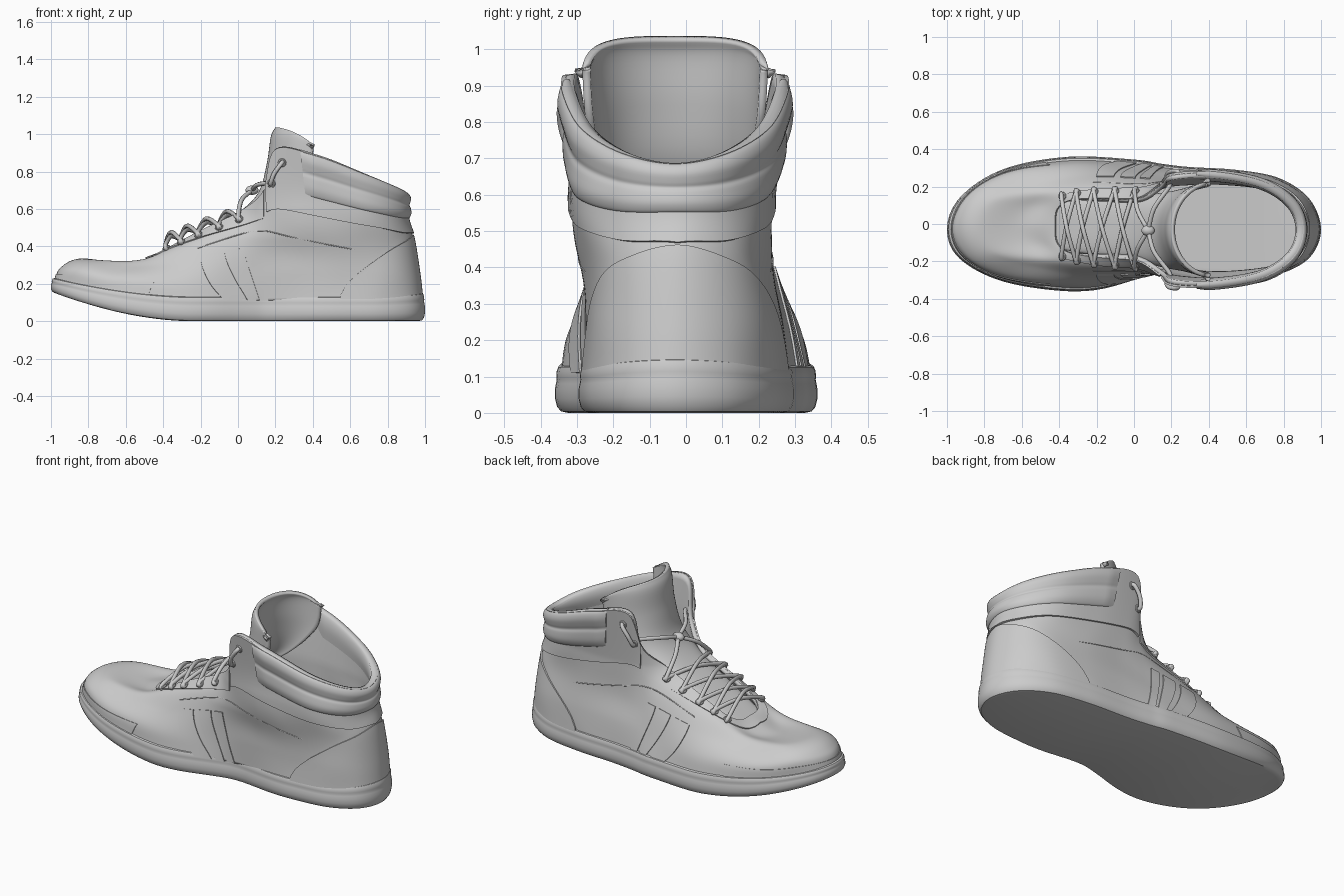
import bpy, math
from mathutils import Vector

if "Cube" in bpy.data.objects:
    bpy.data.objects.remove(bpy.data.objects["Cube"])

# Half outlines, toe centre to heel centre (x, y) or (x, y, z)
OUTLINE = [(-1, 0), (-.93, .165), (-.7, .3), (-.35, .36), (0, .345), (.15, .322),
           (.3, .305), (.55, .292), (.78, .255), (.94, .155), (1, 0)]
RING1 = [(-.95, 0, .285), (-.865, .175, .28), (-.65, .28, .235), (-.3, .325, .21), (0, .30, .22), (.15, .285, .24),
         (.3, .275, .25), (.55, .265, .25), (.78, .23, .25), (.915, .14, .25), (.968, 0, .25)]
RING2 = [(-.84, 0, .335), (-.76, .14, .325), (-.52, .22, .30), (-.25, .27, .32), (0, .265, .36), (.15, .255, .38),
         (.28, .25, .4), (.52, .25, .41), (.76, .21, .42), (.89, .13, .42), (.938, 0, .44)]
RING3 = [(-.6, 0, .31), (-.54, .11, .315), (-.42, .18, .36), (-.2, .215, .43), (.03, .22, .5), (.14, .24, .55),
         (.25, .26, .6), (.45, .265, .6), (.7, .235, .57), (.85, .14, .55), (.905, 0, .55)]
RING4 = [(-.42, 0, .36), (-.41, .09, .365), (-.34, .14, .405), (-.18, .155, .49), (.02, .165, .59), (.14, .24, .70),
         (.2, .29, .92), (.42, .3, .885), (.68, .25, .785), (.845, .14, .715), (.895, 0, .685)]


def hermite(a, b, c, d, f):
    return b + (c - a) * (f * .5) + (a * 2 - b * 5 + c * 4 - d) * (f * f * .5) + (b * 3 - a - c * 3 + d) * (f ** 3 * .5)


def spline(p, t):
    n = len(p)
    i = min(max(math.floor(t), 0), n - 2)
    a = p[i - 1] if i > 0 else p[0] * 2 - p[1]
    d = p[i + 2] if i + 2 < n else p[-1] * 2 - p[-2]
    return hermite(a, p[i], p[i + 1], d, t - i)


def ring(half):
    full = [Vector(p) for p in half]
    return full + [Vector((p.x, -p.y, p.z)) for p in full[-2:0:-1]]


def around(r, u):
    i = math.floor(u)
    n = len(r)
    return hermite(r[(i - 1) % n], r[i % n], r[(i + 1) % n], r[(i + 2) % n], u - i)


def sole_z(x):
    k = max(0, (-.25 - x) / .75)
    bottom = .15 * k ** 1.8
    return bottom, bottom + .13 - .05 * k * k + .02 * max(0, (x - .7) / .3) ** 2


def warp(p):
    # inner arch, fuller inner ankle and slight lean
    x, y, z = p
    if y < 0:
        y *= 1 - .2 * math.exp(-((x - .12) / .22) ** 2) * max(0, 1 - z / .45)
        y *= 1 + .13 * math.exp(-((z - .48) / .15) ** 2) * min(1, max(0, x * 3))
    return Vector((x, y - .03 * max(min(1, x ** 4), min(1, z / .6) ** 2), z))


EDGE = ring([(x, y, 0) for x, y in OUTLINE])
RINGS = [ring([(x * .982, y * .955, sole_z(x)[1] - .02) for x, y in OUTLINE])] + [ring(r) for r in (RING1, RING2, RING3, RING4)]


def surf(u, v, off=0.0):
    """Point on the upper: u runs round the shoe, v from sole (0) to rim (4)."""
    p = warp(spline([around(r, u) for r in RINGS], v))
    return p + normal(u, v) * off if off else p


def normal(u, v):
    e = .03
    return (surf(u, v + e) - surf(u, v - e)).cross(surf(u + e, v) - surf(u - e, v)).normalized()


def finish(ob, angle=35):
    bpy.context.view_layer.objects.active = ob
    bpy.ops.object.select_all(action='DESELECT')
    ob.select_set(True)
    bpy.ops.object.shade_smooth_by_angle(angle=math.radians(angle))
    return ob


def grid(name, cols, closed=False, thick=0, caps=False):
    n, m = len(cols), len(cols[0])
    faces = [(i * m + j, i * m + j + 1, (i + 1) % n * m + j + 1, (i + 1) % n * m + j)
             for i in range(n if closed else n - 1) for j in range(m - 1)]
    if caps:
        for i in range(n // 2):
            a, b, c, d = i, i + 1, (n - i - 1) % n, (n - i) % n
            for j, q in ((0, (a, b, c, d)), (m - 1, (d, c, b, a))):
                q = list(dict.fromkeys(q))
                if len(q) > 2:
                    faces.append([k * m + j for k in q])
    me = bpy.data.meshes.new(name)
    me.from_pydata([p for c in cols for p in c], [], faces)
    ob = bpy.data.objects.new(name, me)
    bpy.context.collection.objects.link(ob)
    if thick:
        mod = ob.modifiers.new("thickness", 'SOLIDIFY')
        mod.thickness, mod.offset = thick, -1
    return finish(ob)


def patch(name, uv, h, n=40, m=16):
    """Raised panel on the upper, with a stepped edge."""
    def steps(k):
        return [(0, 1)] + [(i / k, 0) for i in range(k + 1)] + [(1, 1)]
    return grid(name, [[surf(*uv(s, t), -.006 if es or et else h) for t, et in steps(m)] for s, es in steps(n)])


def tube(name, pts, r, n=20):
    cu = bpy.data.curves.new(name, 'CURVE')
    cu.dimensions, cu.bevel_depth, cu.bevel_resolution, cu.use_fill_caps = '3D', r, 2, True
    sp = cu.splines.new('POLY')
    sp.points.add(n)
    for i in range(n + 1):
        sp.points[i].co = (*spline(pts, i * (len(pts) - 1) / n), 1)
    ob = bpy.data.objects.new(name, cu)
    bpy.context.collection.objects.link(ob)


# Sole: side profile (outward offset, height fraction) swept round the outline
N = 160
profile = [(-.035, 0), (-.016, .03), (-.006, .12), (0, .3), (0, .5), (-.003, .62), (-.005, .7), (-.004, .76),
           (-.005, .88), (-.01, .97), (-.018, 1), (-.06, 1)]
cols = []
for i in range(N):
    u = 20 * i / N
    p = around(EDGE, u)
    t = around(EDGE, u + .05) - around(EDGE, u - .05)
    out = Vector((-t.y, t.x, 0)).normalized()
    lo, hi = sole_z(p.x)
    col = []
    for d, f in profile:
        q = warp((p.x + out.x * d, p.y + out.y * d, .05))
        col.append((q.x, q.y, lo + (hi - lo) * f))
    cols.append(col)
grid("sole", cols, True, caps=True)

# Upper shell
grid("upper", [[surf(20 * i / N, j / 10) for j in range(41)] for i in range(N)], True, .025)

# Heel counter and toe guard
patch("heel_counter", lambda s, t: (7.02 + 5.96 * s, t * 2.15 * math.sqrt(max(.001, 1 - ((s - .5) * 1.99) ** 2))), .008, 60)
patch("toe_guard", lambda s, t: (-2.6 + 5.2 * s, t * (.5 + .4 * (2 * s - 1) ** 2)), .004, 60)

# Lace panel and ankle band
patch("lace_panel", lambda s, t: (-5 + 10 * s, 4 - t * (.4 + .6 * abs(2 * s - 1))), .007, 70)


def band(s, t):
    u = 5.15 + 9.7 * s
    lo = 2.2 + .95 * abs(2 * s - 1)
    return u, lo + (4.0 - lo) * t


patch("ankle_band", band, .011, 70)

# Padded collar: cross-section (v, offset) with two rolls, wrapped over the rim
pad = [Vector(p) for p in ((3.0, 0), (3.02, .014), (3.2, .026), (3.42, .024), (3.52, .018), (3.62, .023), (3.8, .028),
                           (3.96, .018), (4.02, -.005), (3.96, -.026), (3.7, -.034), (3.3, -.022))]
cols = []
K = 80
for i in range(-1, K + 2):
    s = min(max(i / K, 0), 1)
    flat = .15 if i in (-1, K + 1) else min(1, .7 + 8 * min(s, 1 - s))
    rise = .25 * abs(2 * s - 1) ** 2
    col = []
    for j in range(45):
        v, off = spline(pad, j * 11 / 44)
        v = v + rise * max(0, 4 - v)
        col.append(surf(6.65 + 6.7 * s, v, off * flat + 1e-5))
    cols.append(col)
grid("padded_collar", cols)

# Tongue: C-shaped sections (x, z, half width, backward sweep, side drop) along the instep
tongue = [Vector(p) for p in ((-.52, .29, .1, 0, .01), (-.36, .38, .13, 0, .02), (-.18, .475, .16, .02, .04),
                              (0, .58, .18, .05, .05), (.11, .69, .21, .12, .05), (.155, .85, .245, .22, .05),
                              (.175, .985, .255, .23, .05), (.2, 1.037, .255, .21, .1))]
cols = []
for i in range(41):
    s = 1 - i / 20
    a = s * math.pi / 2
    col = []
    for j in range(43):
        x, z, w, dx, dz = spline(tongue, j / 6)
        col.append(warp((x + dx * (1 - math.cos(a)), w * math.sin(a), z - dz * abs(s) ** 3)))
    cols.append(col)
grid("tongue", cols[::-1], thick=.022)

# Side stripes and stitched seams on both sides
for side, sg in (("outer", 1), ("inner", -1)):
    for k in range(3):
        def stripe(s, t, k=k):
            u = 3.75 + .5 * k + .36 * (s if sg > 0 else 1 - s) - .75 * t + .15 * t * t
            return sg * u, 2.2 * t
        patch(f"{side}_stripe_{k + 1}", stripe, .006, 6, 24)
    tube(f"{side}_seam", [surf(sg * u, v, -.0005) for u, v in ((3, 2.6), (4, 2.75), (5, 2.6), (6, 2.3), (7, 1.95), (8.1, 1.6))], .003, 40)


# Eyelets
ROWS = [(2, 3.5), (2.45, 3.5), (2.9, 3.5), (3.4, 3.5), (3.9, 3.5), (5.6, 3.6), (6.15, 3.76)]
for sg in (1, -1):
    for k, (u, v) in enumerate(ROWS):
        bpy.ops.mesh.primitive_torus_add(major_radius=.016, minor_radius=.007, major_segments=20, minor_segments=8,
                                         location=surf(sg * u, v, .011),
                                         rotation=normal(sg * u, v).to_track_quat('Z', 'Y').to_euler())
        ob = bpy.context.object
        ob.name = f"{'outer' if sg > 0 else 'inner'}_eyelet_{k + 1}"
        finish(ob)


# Laces: crossed rows, ties up to the knot, and loops through the ankle eyelets
def eye(k, sg, off):
    return surf(sg * ROWS[k][0], ROWS[k][1], off)


knot = Vector((.075, -.035, .70))
for sg in (1, -1):
    side = 'outer' if sg > 0 else 'inner'
    for k in range(4):
        a, b = eye(k, sg, .022), eye(k + 1, -sg, .022)
        mid = (a + b) / 2 + Vector((-.01, 0, .045 + .011 * sg))
        tube(f"{side}_lace_{k + 1}", [eye(k, sg, -.01), a, mid, b, eye(k + 1, -sg, -.01)], .012, 28)
    a = eye(4, sg, .025)
    tube(f"{side}_lace_tie", [eye(4, sg, -.01), a, (a + knot) / 2 + Vector((-.02, 0, .02)), knot], .012)
    b = eye(5, sg, -.035)
    tube(f"{side}_lace_ankle", [knot, (knot + b) / 2 + Vector((-.025, 0, .01)), b, eye(5, sg, -.01)], .012)
    a, b = eye(5, sg, .025), eye(6, sg, .025)
    tube(f"{side}_lace_loop", [eye(5, sg, -.01), a, (a + b) / 2 + Vector((-.01, sg * .01, 0)), b, eye(6, sg, -.01)], .012)
bpy.ops.mesh.primitive_uv_sphere_add(segments=20, ring_count=12, location=knot)
bpy.context.object.scale = (.035, .028, .025)
bpy.context.object.name = "lace_knot"
finish(bpy.context.object)
